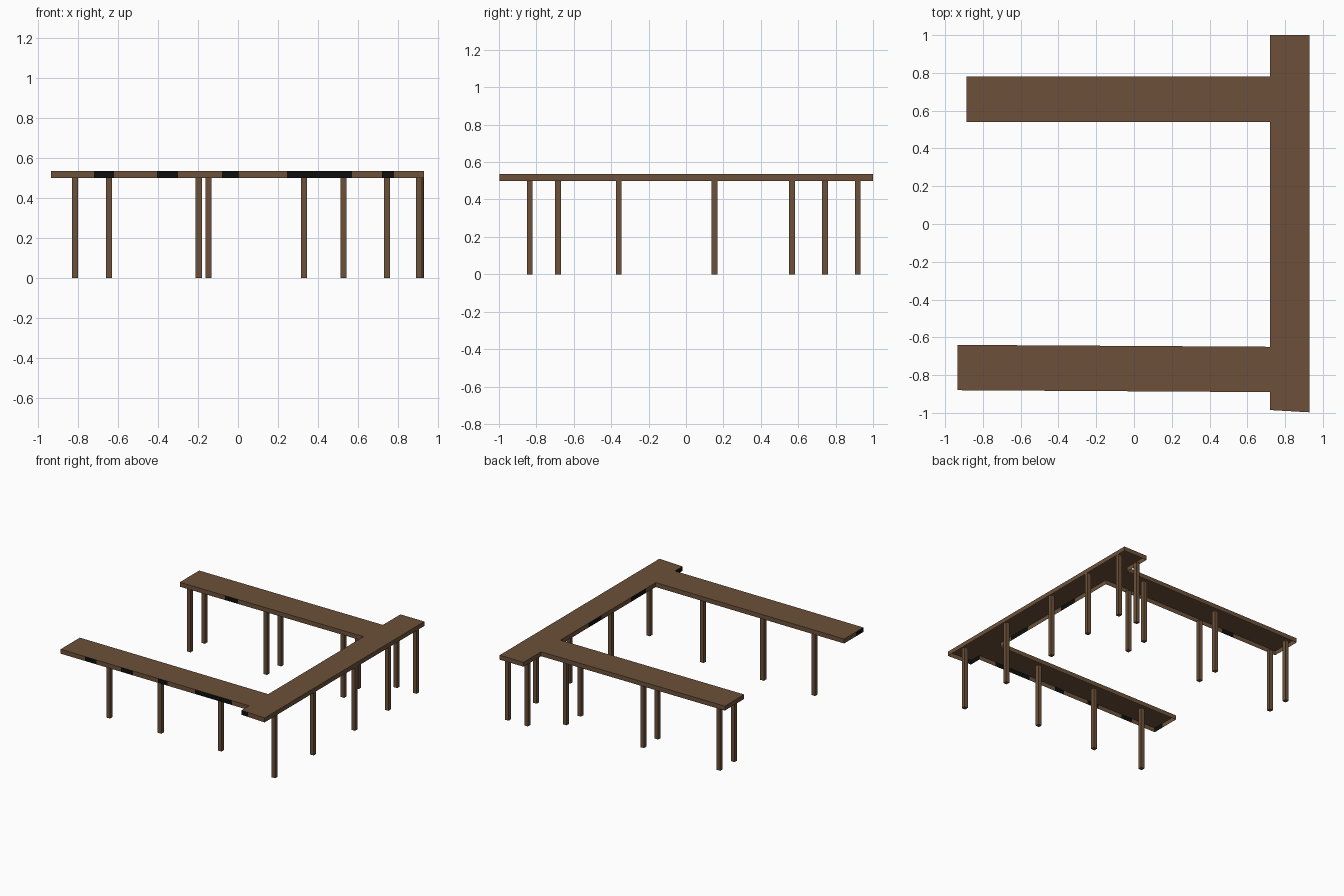
import bpy, bmesh

if "Cube" in bpy.data.objects:
    bpy.data.objects.remove(bpy.data.objects["Cube"])

TOP, UNDER = 0.535, 0.50


def material(name, rgb):
    m = bpy.data.materials.new(name)
    m.diffuse_color = (*rgb, 1)
    m.use_nodes = True
    m.node_tree.nodes["Principled BSDF"].inputs["Base Color"].default_value = m.diffuse_color
    return m


wood = material("brown wood", (0.15, 0.083, 0.042))
black = material("black gap", (0.004, 0.005, 0.004))


def finish(name, bm):
    me = bpy.data.meshes.new(name)
    bm.to_mesh(me)
    bm.free()
    me.materials.append(wood)
    me.materials.append(black)
    ob = bpy.data.objects.new(name, me)
    bpy.context.collection.objects.link(ob)


def deck(name, corners, walls, flipped=False):
    """Thin open-bottomed walkway: corners run counterclockwise.
    walls: (start, end, axis, black ranges along that axis)."""
    bm = bmesh.new()
    top = bm.faces.new([bm.verts.new((x, y, TOP)) for x, y in corners])
    if flipped:
        top.normal_flip()
    for a, b, axis, dark in walls:
        span = b[axis] - a[axis]
        ranges = [tuple(sorted(((v - a[axis]) / span) for v in r)) for r in dark]
        cuts = sorted({0.0, 1.0, *(min(max(t, 0), 1) for r in ranges for t in r)})
        for s, e in zip(cuts, cuts[1:]):
            p, q = [(a[0] + (b[0] - a[0]) * t, a[1] + (b[1] - a[1]) * t) for t in (s, e)]
            f = bm.faces.new([bm.verts.new(v) for v in (
                (*p, UNDER), (*q, UNDER), (*q, TOP), (*p, TOP))])
            mid = (s + e) / 2
            f.material_index = int(any(lo < mid < hi for lo, hi in ranges))
    finish(name, bm)


# long walkway along the right side
A, B, C, D = (0.72, -0.985), (0.93, -0.997), (0.93, 1.0), (0.72, 1.0)
deck("main_walkway", [A, B, C, D], [
    (A, B, 0, [(0.72, 0.78)]),
    (B, C, 1, []),
    (C, D, 0, []),
    (D, (0.72, 0.78), 1, []),
    ((0.72, 0.54), (0.72, -0.65), 1, [(0.19, 0.03), (-0.34, -0.53)]),
    ((0.72, -0.89), A, 1, [(-0.89, -0.985)]),
])

# back arm
A, B, C, D = (-0.887, 0.54), (0.72, 0.54), (0.72, 0.782), (-0.887, 0.782)
deck("back_arm", [A, B, C, D], [
    (A, B, 0, [(-0.49, -0.38)]), (C, D, 0, []), (D, A, 1, [])])

# front arm, its top sheet faces downward
A, B, C, D = (-0.935, -0.88), (0.72, -0.89), (0.72, -0.65), (-0.935, -0.64)
deck("front_arm", [A, B, C, D], [
    (A, B, 0, [(-0.72, -0.62), (-0.405, -0.30), (-0.08, 0.005), (0.245, 0.57)]),
    (C, D, 0, []),
    (D, A, 1, [(-0.79, -0.88)])], flipped=True)


def legs(name, places, w=0.031):
    bm = bmesh.new()
    for x, y in places:
        r = bmesh.ops.create_cube(bm, size=1)
        for v in r["verts"]:
            v.co = (x + v.co.x * w, y + v.co.y * w, (v.co.z + 0.5) * UNDER)
    finish(name, bm)


# square posts
legs("main_walkway_legs", [(0.905, -0.835), (0.909, -0.36), (0.912, 0.152),
                           (0.914, 0.567), (0.914, 0.918), (0.745, 0.918)])
legs("back_arm_legs", [(x, y) for x in (-0.815, -0.147, 0.528) for y in (0.565, 0.743)])
legs("front_arm_legs", [(x, -0.685) for x in (-0.645, -0.196, 0.33)])
